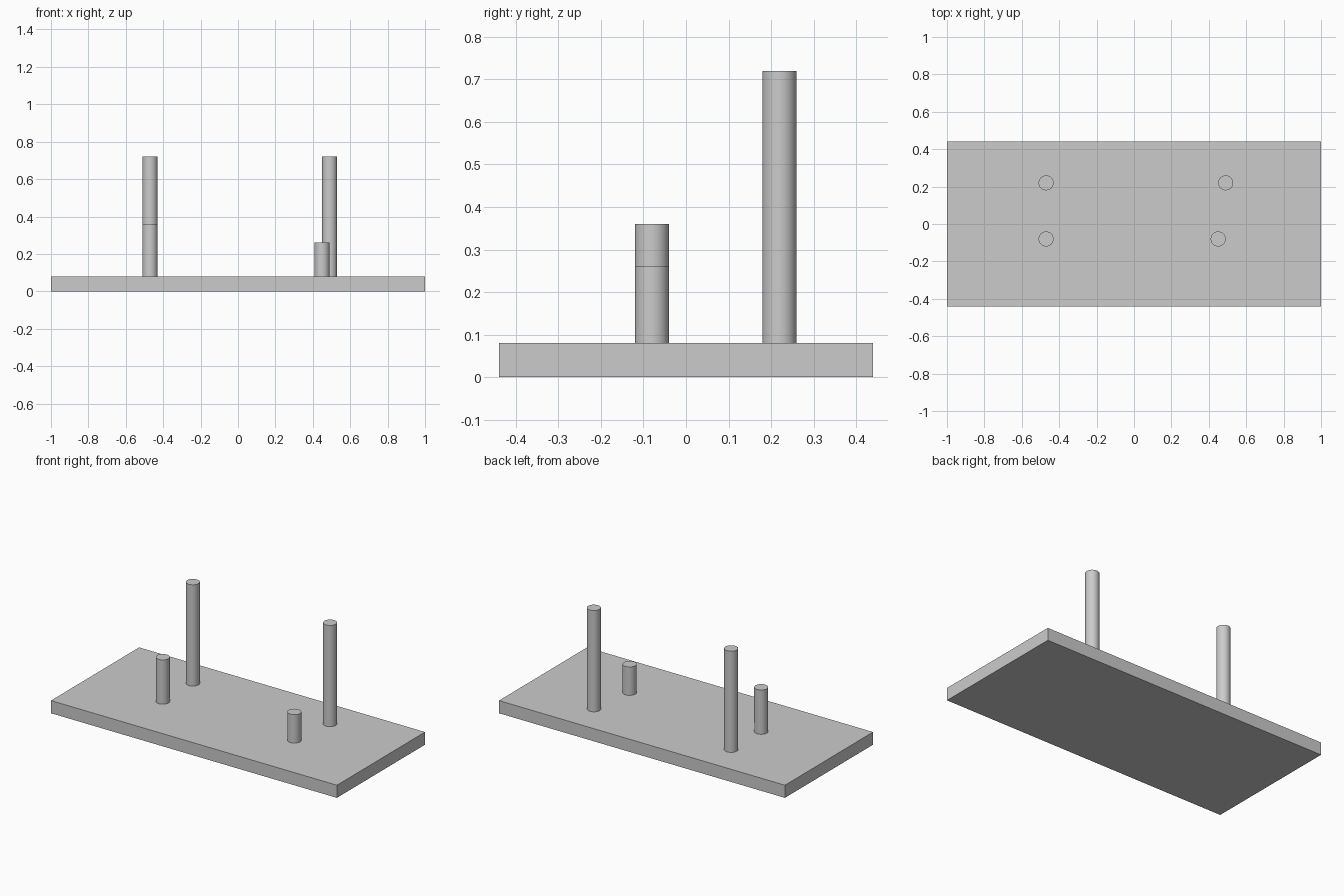
import bpy
import math

cube = bpy.data.objects.get("Cube")
if cube:
    bpy.data.objects.remove(cube, do_unlink=True)

# Single grey material
grey = bpy.data.materials.new("plain_grey")
grey.use_nodes = True
colour = (0.6, 0.6, 0.6, 1)
grey.diffuse_color = colour
grey.node_tree.nodes["Principled BSDF"].inputs["Base Color"].default_value = colour

BASE_TOP = 0.08
PEG_RADIUS = 0.04


def finish(name):
    obj = bpy.context.object
    obj.name = name
    obj.data.materials.append(grey)
    return obj


def add_peg(name, x, y, top):
    """Upright round peg standing on the base plate."""
    height = top - BASE_TOP
    bpy.ops.mesh.primitive_cylinder_add(
        vertices=64, radius=PEG_RADIUS, depth=height,
        location=(x, y, BASE_TOP + height / 2))
    finish(name)
    bpy.ops.object.shade_smooth_by_angle(angle=math.radians(30))


# Base plate
bpy.ops.mesh.primitive_cube_add(size=1, location=(0, 0, BASE_TOP / 2))
base = finish("base_plate")
base.scale = (2, 0.88, BASE_TOP)
bpy.ops.object.transform_apply(location=False, rotation=False, scale=True)

# Tall pegs at the back, short pegs in front
add_peg("back_right_peg", -0.47, 0.22, 0.72)
add_peg("back_left_peg", 0.49, 0.22, 0.72)
add_peg("front_right_peg", -0.47, -0.08, 0.36)
add_peg("front_left_peg", 0.45, -0.08, 0.26)
